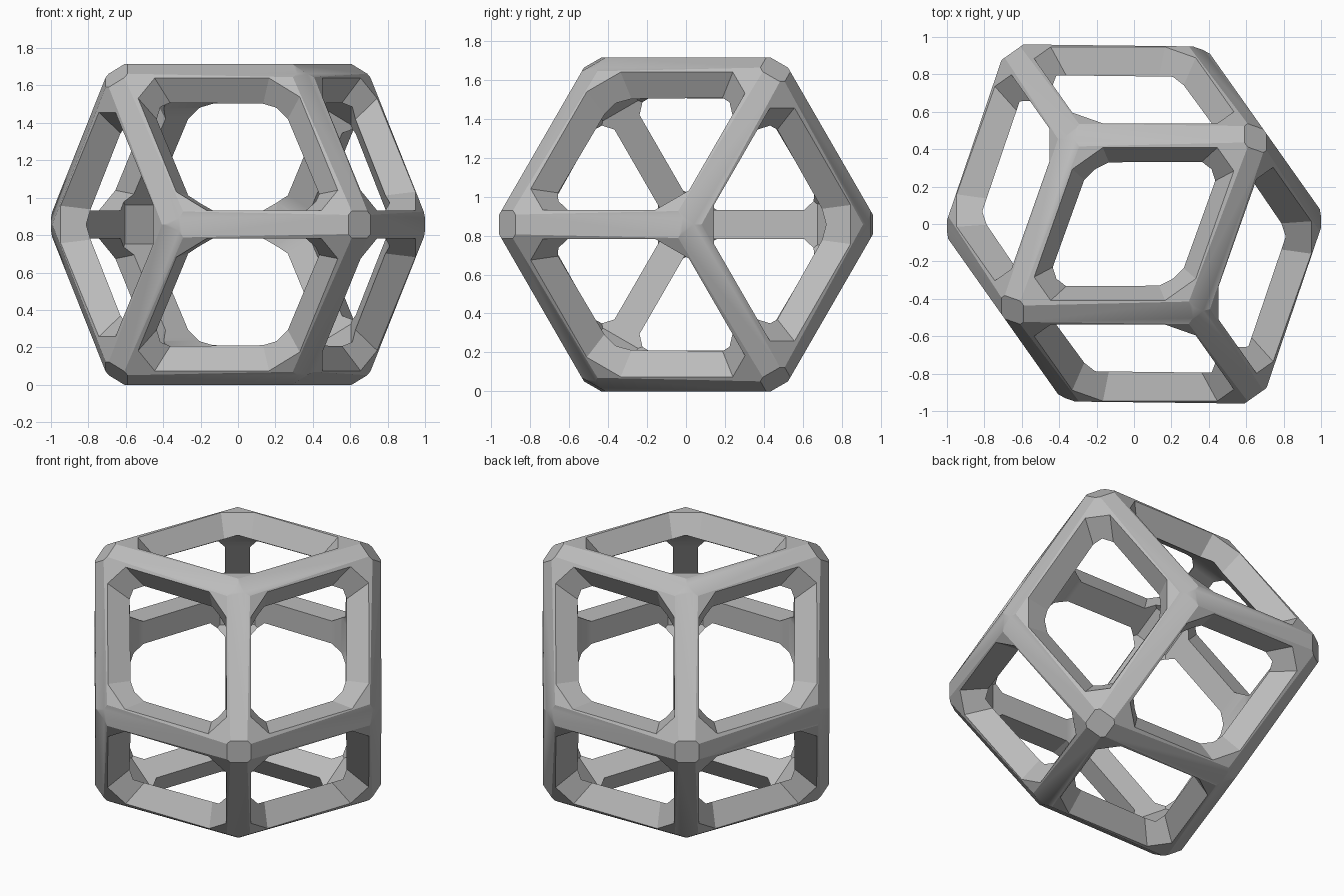
import bpy, bmesh, math
from itertools import permutations, product, combinations
from mathutils import Vector, Matrix

cube = bpy.data.objects.get("Cube")
if cube:
    bpy.data.objects.remove(cube, do_unlink=True)

FACE, EDGE = 0.857, 0.953          # outer distances from the centre
INNER_EDGE = 0.79                  # underside of the struts
APEX = 0.149                       # where the window walls would meet

grey = bpy.data.materials.new("light_grey")
grey.use_nodes = True
grey.diffuse_color = (0.5, 0.5, 0.5, 1)
grey.node_tree.nodes["Principled BSDF"].inputs["Base Color"].default_value = (0.5, 0.5, 0.5, 1)

# Crystal axes turned so that a three-way corner points along x
axes = []
for deg in (180, 60, 300):
    t = math.radians(deg)
    r = math.sqrt(2 / 3)
    axes.append(Vector((1 / math.sqrt(3), r * math.cos(t), r * math.sin(t))))
turn = Matrix(axes).transposed()


def directions(a, b, c):
    """All signed permutations of a direction, as unit vectors."""
    found = set()
    for p in permutations((a, b, c)):
        for s in product((1, -1), repeat=3):
            found.add(tuple(v * k + 0.0 for v, k in zip(p, s)))
    return [(turn @ Vector(v)).normalized() for v in sorted(found)]


def convex_solid(name, planes):
    """Carve a big block down to the space behind every (normal, distance) plane."""
    bm = bmesh.new()
    bmesh.ops.create_cube(bm, size=2.8)
    for n, d in planes:
        res = bmesh.ops.bisect_plane(bm, geom=bm.verts[:] + bm.edges[:] + bm.faces[:], dist=1e-6,
                                     plane_co=n * d, plane_no=n, clear_outer=True)
        rim = [e for e in res["geom_cut"] if isinstance(e, bmesh.types.BMEdge)]
        if rim:
            bmesh.ops.holes_fill(bm, edges=[e for e in rim if e.is_boundary], sides=0)
    bmesh.ops.remove_doubles(bm, verts=bm.verts[:], dist=1e-5)
    bmesh.ops.recalc_face_normals(bm, faces=bm.faces[:])
    mesh = bpy.data.meshes.new(name)
    bm.to_mesh(mesh)
    bm.free()
    ob = bpy.data.objects.new(name, mesh)
    bpy.context.collection.objects.link(ob)
    return ob


def window_planes(n, long_way, short_way):
    """Tapering window with its four corners cut off."""
    slopes = [(long_way * s, 0.847) for s in (1, -1)]
    slopes += [(short_way * s, 0.607) for s in (1, -1)]
    for s, t in product((1, -1), repeat=2):
        side = (long_way * s + short_way * t * math.sqrt(2)).normalized()
        slopes.append((side, 1 / math.sqrt(3)))
    planes = []
    for side, k in slopes:
        v = side - n * k
        planes.append((v.normalized(), -k * APEX / v.length))
    return planes


edge_dirs = directions(1.95, 1, 1)
corner3, corner4 = directions(1, 1, 1), directions(1, 0, 0)

# Solid body with bevelled edges and blunted corners
frame = convex_solid("rhombic_frame",
                     [(n, FACE) for n in directions(1, 1, 0)] + [(n, EDGE) for n in edge_dirs]
                     + [(n, 1.0) for n in corner3] + [(n, 1.125) for n in corner4])
frame.data.materials.append(grey)

# Hollow inside, thicker at the corners
cutters = [convex_solid("cavity_cutter", [(n, INNER_EDGE) for n in edge_dirs]
                        + [(n, 0.81) for n in corner3] + [(n, 0.9) for n in corner4])]

# One window through each of the twelve faces
for i, j in combinations(range(3), 2):
    for s, t in product((1, -1), repeat=2):
        n = (axes[i] * s + axes[j] * t).normalized()
        long_way = (axes[i] * s - axes[j] * t).normalized()
        cutters.append(convex_solid("window_cutter", window_planes(n, long_way, axes[3 - i - j])))

for c in cutters:
    c.hide_render = True
    mod = frame.modifiers.new("cut", 'BOOLEAN')
    mod.operation, mod.solver, mod.object = 'DIFFERENCE', 'EXACT', c

# Bake the cuts and drop the cutters
graph = bpy.context.evaluated_depsgraph_get()
baked = bpy.data.meshes.new_from_object(frame.evaluated_get(graph))
frame.modifiers.clear()
frame.data = baked
for c in cutters:
    bpy.data.objects.remove(c, do_unlink=True)
baked.materials.clear()
baked.materials.append(grey)
baked.transform(Matrix.Translation((0, 0, -min(v.co.z for v in baked.vertices))))

bpy.ops.object.select_all(action='DESELECT')
frame.select_set(True)
bpy.context.view_layer.objects.active = frame
bpy.ops.object.shade_smooth_by_angle(angle=math.radians(28))
